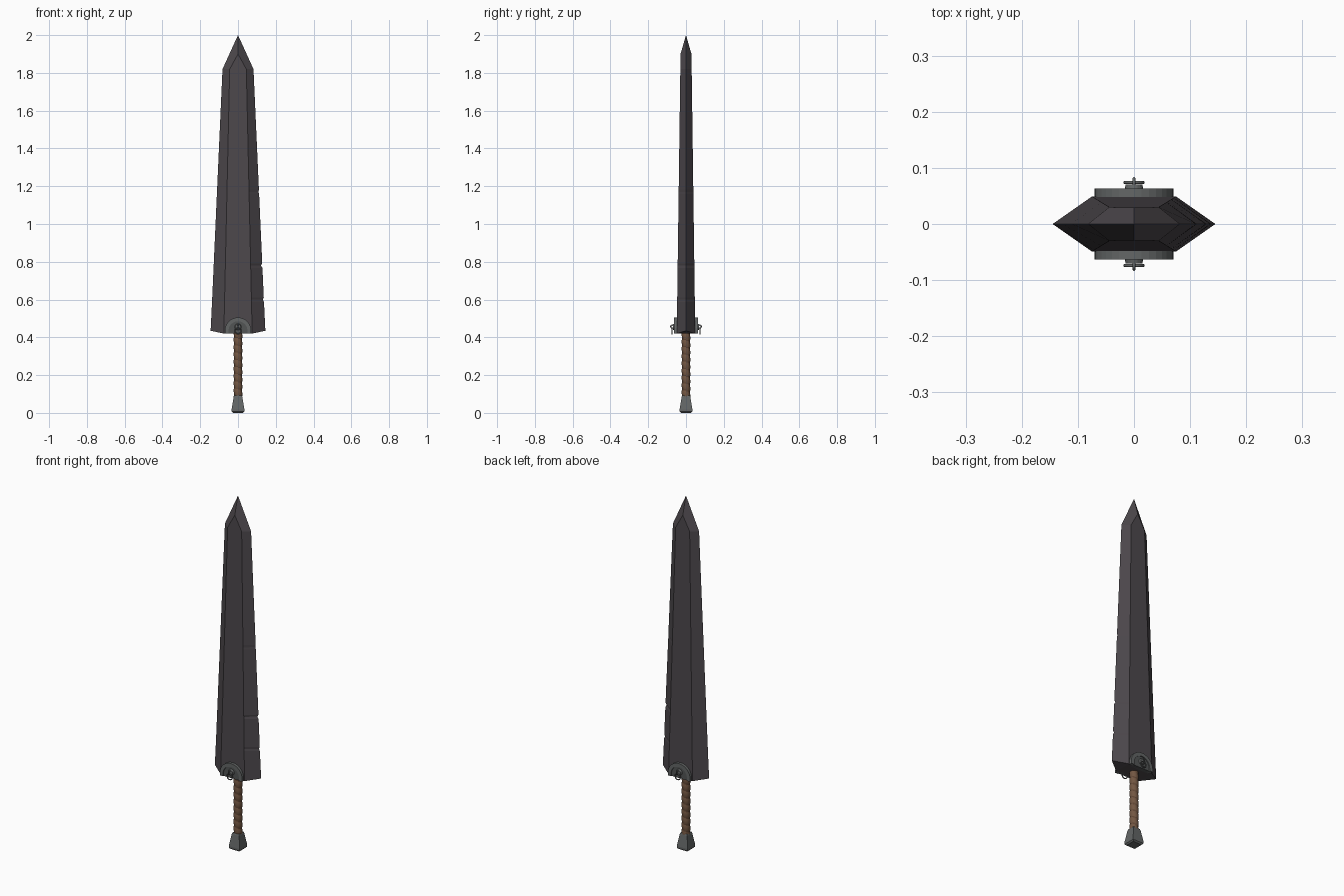
import bpy, bmesh, math
from mathutils import Matrix, Vector

if "Cube" in bpy.data.objects:
    bpy.data.objects.remove(bpy.data.objects["Cube"])


def material(name, rgb):
    m = bpy.data.materials.new(name)
    m.diffuse_color = (*rgb, 1)
    m.use_nodes = True
    m.node_tree.nodes["Principled BSDF"].inputs["Base Color"].default_value = m.diffuse_color
    return m


BLADE = material("dark steel", (0.073, 0.064, 0.072))
GREY = material("grey iron", (0.125, 0.133, 0.133))
PANEL = material("dark iron", (0.085, 0.09, 0.09))
BROWN = material("leather brown", (0.17, 0.094, 0.055))
GROOVE = material("dark leather", (0.11, 0.056, 0.032))


def make(name, bm, mats, smooth=False):
    bmesh.ops.recalc_face_normals(bm, faces=bm.faces[:])
    me = bpy.data.meshes.new(name)
    bm.to_mesh(me)
    bm.free()
    for m in mats:
        me.materials.append(m)
    for p in me.polygons:
        p.use_smooth = smooth
    ob = bpy.data.objects.new(name, me)
    bpy.context.collection.objects.link(ob)
    return ob


def loft(bm, rings, caps=True):
    vs = [[bm.verts.new(p) for p in r] for r in rings]
    n = len(vs[0])
    for a, b in zip(vs, vs[1:]):
        for i in range(n):
            bm.faces.new((a[i], a[(i + 1) % n], b[(i + 1) % n], b[i]))
    if caps:
        bm.faces.new(vs[0])
        bm.faces.new(vs[-1])
    return vs


# Blade: tapering six-sided section, small nicks in the right edge
Z0, Z1 = 0.42, 1.82


def section(z, nick=0.0):
    t = (z - Z0) / (Z1 - Z0)
    w, f, y = 0.145 - 0.063 * t, 0.075 - 0.031 * t, 0.049 - 0.019 * t
    edge_z = z + (0.015 if z == Z0 else 0)
    return [(-w, 0, edge_z), (-f, -y, z), (f, -y, z),
            (w - nick, 0, edge_z), (f, y, z), (-f, y, z)]


bm = bmesh.new()
levels = [(Z0, 0)]
for c, d in ((0.6, 0.006), (0.78, 0.008), (1.17, 0.003)):
    levels += [(c - 0.012, 0), (c, d), (c + 0.012, 0)]
levels.append((Z1, 0))
vs = loft(bm, [section(*l) for l in levels], caps=False)
b = vs[0]
bm.faces.new((b[0], b[1], b[5]))
bm.faces.new((b[1], b[2], b[4], b[5]))
bm.faces.new((b[2], b[3], b[4]))
# Pointed tip: each flat ends in a V, ridges run to the point
s = vs[-1]
tip = bm.verts.new((0, 0, 2))
front = bm.verts.new((0, -0.029, 1.9))
back = bm.verts.new((0, 0.029, 1.9))
for face in ((s[1], s[2], front), (s[4], s[5], back),
             (s[0], s[1], front, tip), (s[2], s[3], tip, front),
             (s[3], s[4], back, tip), (s[5], s[0], tip, back)):
    bm.faces.new(face)
make("blade", bm, [BLADE])


# Guard plates, built on the front and turned round for the back
def arch(r, base=0.42, centre=0.435, n=16):
    pts = [(r, base)]
    pts += [(r * math.cos(math.pi * i / n), centre + r * math.sin(math.pi * i / n))
            for i in range(n + 1)]
    return pts + [(-r, base)]


def ring(bm, centre, major, minor, normal, n=20, k=8):
    q = Vector(normal).to_track_quat('Z', 'Y')
    loops = []
    for i in range(n):
        a = 2 * math.pi * i / n
        loops.append([])
        for j in range(k):
            c = 2 * math.pi * j / k
            r = major + minor * math.cos(c)
            p = Vector((r * math.cos(a), r * math.sin(a), minor * math.sin(c)))
            loops[-1].append(q @ p + Vector(centre))
    loft(bm, loops + [loops[0]], caps=False)
    bmesh.ops.remove_doubles(bm, verts=bm.verts[:], dist=1e-5)


for side in ("front", "back"):
    turn = Matrix.Rotation(0 if side == "front" else math.pi, 4, 'Z')
    parts = []

    # Raised arch rim
    bm = bmesh.new()
    outer, inner = arch(0.07), arch(0.05)
    loops = []
    for (ox, oz), (ix, iz) in zip(outer, inner):
        loops.append([(ox, -0.035, oz), (ox, -0.063, oz),
                      (ix, -0.063, iz), (ix, -0.035, iz)])
    loft(bm, loops)
    parts.append(make(side + "_guard_rim", bm, [GREY]))

    # Recessed panel
    bm = bmesh.new()
    loft(bm, [[(x, y, z) for x, z in arch(0.052)] for y in (-0.035, -0.058)])
    parts.append(make(side + "_guard_panel", bm, [PANEL]))

    # Round boss
    bm = bmesh.new()
    bmesh.ops.create_cone(bm, cap_ends=True, segments=16, radius1=0.018,
                          radius2=0.015, depth=0.014,
                          matrix=Matrix.Translation((0, -0.063, 0.455))
                          @ Matrix.Rotation(math.pi / 2, 4, 'X'))
    parts.append(make(side + "_boss", bm, [GREY]))

    # Eye and hanging ring
    bm = bmesh.new()
    ring(bm, (0, -0.073, 0.457), 0.008, 0.0028, (1, 0, 0))
    parts.append(make(side + "_eye", bm, [GREY], True))
    bm = bmesh.new()
    ring(bm, (0, -0.074, 0.434), 0.016, 0.003, (0, 1, 0))
    parts.append(make(side + "_hanging_ring", bm, [GREY], True))
    for ob in parts:
        ob.data.transform(turn)

# Grip: spiral leather wrap
bm = bmesh.new()
rings, N, STEPS, TURNS = [], 20, 72, 9
for i in range(STEPS + 1):
    z = 0.08 + 0.345 * i / STEPS
    row = []
    for j in range(N):
        a = 2 * math.pi * j / N
        phase = (TURNS * i / STEPS + j / N) % 1
        r = 0.0195 + 0.0035 * math.sqrt(math.sin(math.pi * phase))
        row.append((r * math.cos(a), r * math.sin(a), z))
    rings.append(row)
loft(bm, rings)
for f in bm.faces:
    c = f.calc_center_median()
    ph = (TURNS * (c.z - 0.08) / 0.345 + math.atan2(c.y, c.x) / (2 * math.pi)) % 1
    f.material_index = 1 if ph < 0.08 or ph > 0.92 else 0
make("grip", bm, [BROWN, GROOVE], True)

# Pommel: flared square block with bevelled foot
bm = bmesh.new()
loft(bm, [[(x * h, y * h, z) for x, y in ((-1, -1), (1, -1), (1, 1), (-1, 1))]
          for h, z in ((0.027, 0), (0.034, 0.007), (0.034, 0.018),
                       (0.023, 0.085), (0.020, 0.092))])
make("pommel", bm, [GREY])
